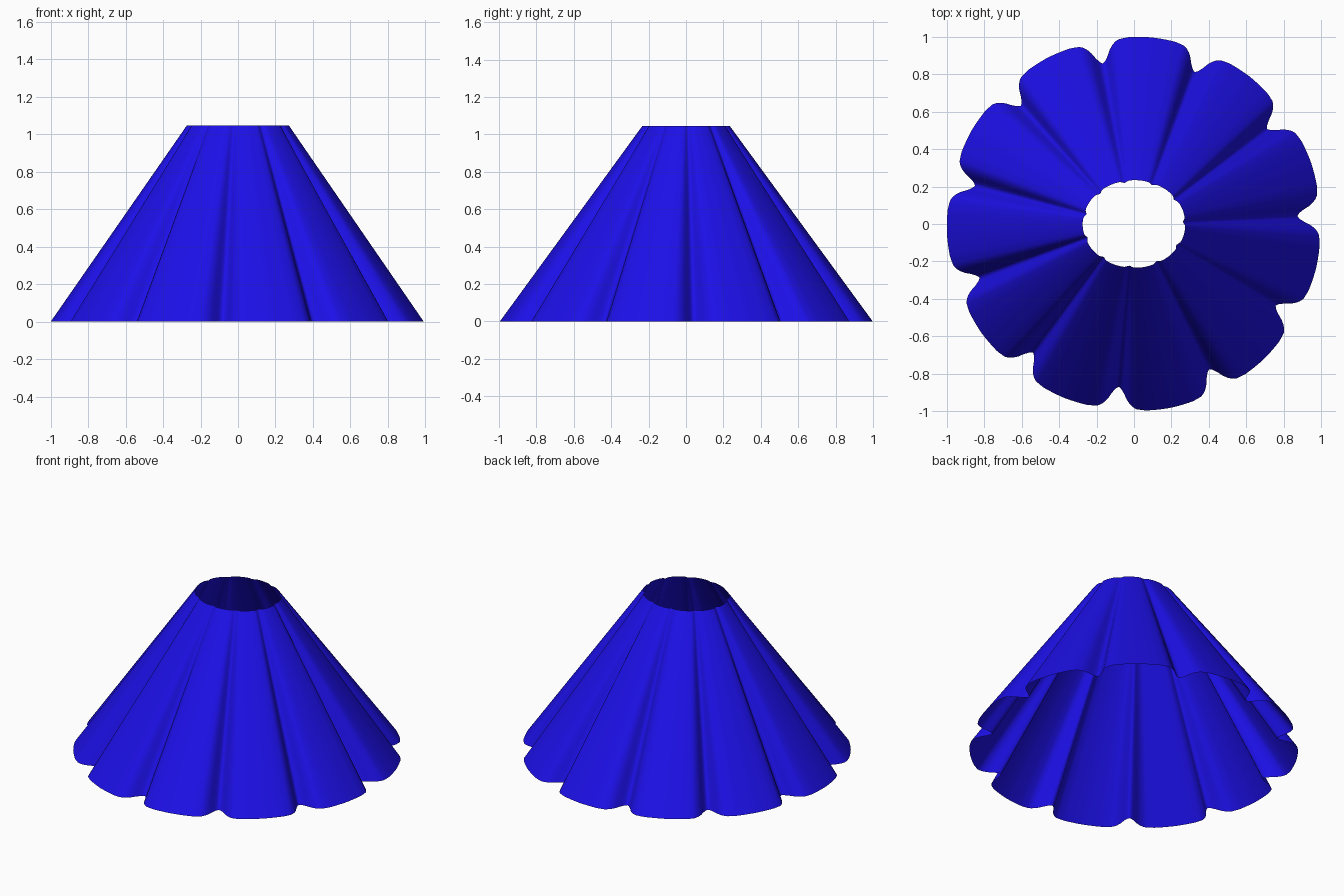
import bpy, bmesh, math

if "Cube" in bpy.data.objects:
    bpy.data.objects.remove(bpy.data.objects["Cube"])

FOLDS = 11
PHASE = math.radians(2.8)
SEGS = FOLDS * 32
ROWS = 12
HEIGHT = 1.045
# fold cross-section: degrees from the crease, inward depth
CREASE = [(0, .128), (1.5, .110), (3, .062), (4.5, .028), (6, .012), (9, .003), (16.4, 0)]


def crease_depth(a):
    step = 2 * math.pi / FOLDS
    d = abs((a - PHASE + step / 2) % step - step / 2)
    d = math.degrees(d)
    for (d0, v0), (d1, v1) in zip(CREASE, CREASE[1:]):
        if d <= d1:
            t = (d - d0) / (d1 - d0)
            return v0 + (v1 - v0) * t
    return 0


# pleated shade: scalloped hem ruled up to a slightly oval opening
bm = bmesh.new()
rings = []
for j in range(ROWS + 1):
    t = j / ROWS
    ring = []
    for i in range(SEGS):
        a = PHASE + 2 * math.pi * i / SEGS
        c = crease_depth(a)
        low, top = 1.0 - c, 1 - 0.35 * c
        x = math.cos(a) * (low * (1 - t) + 0.274 * top * t)
        y = math.sin(a) * (low * (1 - t) + 0.234 * top * t)
        ring.append(bm.verts.new((x, y, HEIGHT * t)))
    rings.append(ring)
for lo, hi in zip(rings, rings[1:]):
    for i in range(SEGS):
        k = (i + 1) % SEGS
        bm.faces.new((lo[i], lo[k], hi[k], hi[i])).smooth = True

mesh = bpy.data.meshes.new("pleated_shade")
bm.to_mesh(mesh)
bm.free()
shade = bpy.data.objects.new("pleated_shade", mesh)
bpy.context.collection.objects.link(shade)

# blue fabric
mat = bpy.data.materials.new("blue_fabric")
mat.diffuse_color = (0.012, 0.005, 0.8, 1)
mat.use_nodes = True
mat.node_tree.nodes["Principled BSDF"].inputs["Base Color"].default_value = mat.diffuse_color
mesh.materials.append(mat)
